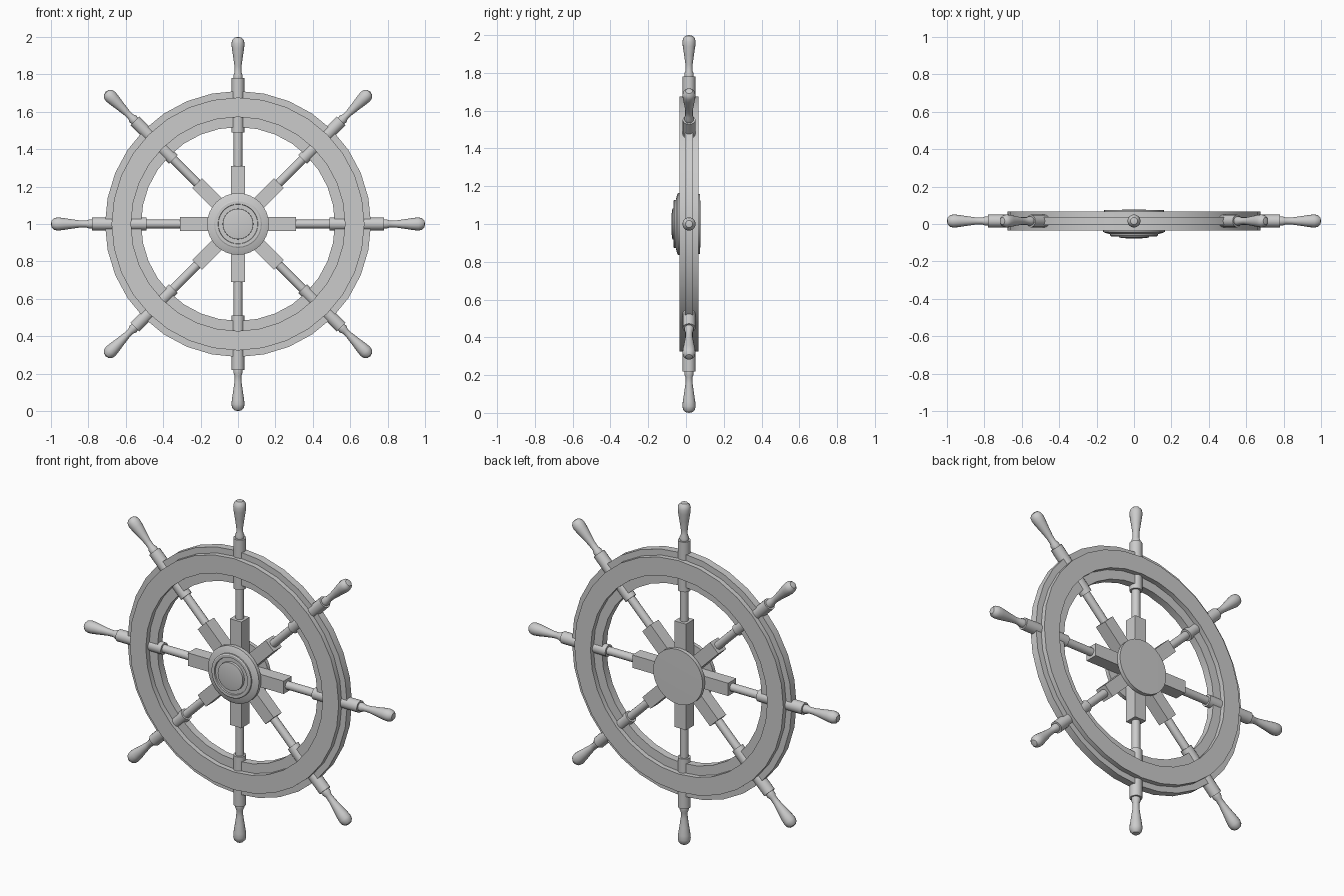
import bpy, bmesh, math
from mathutils import Matrix

if "Cube" in bpy.data.objects:
    bpy.data.objects.remove(bpy.data.objects["Cube"])

YC = 0.016                      # depth of the spoke plane
CENTRE = Matrix.Translation((0, 0, 1))
FACE = CENTRE @ Matrix.Rotation(math.pi / 2, 4, 'X')   # lathe axis points to -y


def finish(bm, name, matrix):
    bmesh.ops.recalc_face_normals(bm, faces=bm.faces)
    bm.transform(matrix)
    mesh = bpy.data.meshes.new(name)
    bm.to_mesh(mesh)
    bm.free()
    ob = bpy.data.objects.new(name, mesh)
    bpy.context.collection.objects.link(ob)
    bpy.ops.object.select_all(action='DESELECT')
    ob.select_set(True)
    bpy.context.view_layer.objects.active = ob
    bpy.ops.object.shade_smooth_by_angle(angle=math.radians(32))
    return ob


def lathe(name, profile, sides, matrix, closed=False):
    """Spin (radius, height) points around local z."""
    bm = bmesh.new()
    vs = [bm.verts.new((r, 0, h)) for r, h in profile]
    pairs = list(zip(vs, vs[1:])) + ([(vs[-1], vs[0])] if closed else [])
    edges = [bm.edges.new(p) for p in pairs]
    bmesh.ops.spin(bm, geom=vs + edges, axis=(0, 0, 1), cent=(0, 0, 0),
                   angle=2 * math.pi, steps=sides, use_duplicate=False)
    bmesh.ops.remove_doubles(bm, verts=bm.verts, dist=1e-5)
    return finish(bm, name, matrix)


def ring(name, r0, r1, y0, y1):
    lathe(name, [(r0, -y0), (r1, -y0), (r1, -y1), (r0, -y1)], 32, FACE, True)


# Rim: thin wide middle ring between two narrower face rings
ring("rim_core", 0.518, 0.711, YC - 0.022, YC + 0.022)
ring("rim_front_plate", 0.572, 0.676, -0.035, YC - 0.022)
ring("rim_back_plate", 0.572, 0.676, YC + 0.022, 0.066)

# Hub: stepped front cap and plain back disc
lathe("hub_front_cap", [
    (0, 0.02), (0.165, 0.02), (0.165, 0.042), (0.152, 0.048), (0.128, 0.054),
    (0.128, 0.062), (0.122, 0.066), (0.107, 0.066), (0.105, 0.058),
    (0.082, 0.058), (0.081, 0.072), (0.055, 0.076), (0, 0.077)], 32, FACE)
lathe("hub_back_disc", [
    (0, -0.052), (0.16, -0.052), (0.16, -0.075), (0, -0.077)], 32, FACE)

# Eight turned spokes with square root blocks
ROD = [(0, 0.05), (0.023, 0.05), (0.023, 0.488), (0.034, 0.488), (0.034, 0.78),
       (0.024, 0.78), (0.025, 0.795), (0.018, 0.812), (0.019, 0.845),
       (0.026, 0.895), (0.033, 0.94), (0.035, 0.965), (0.031, 0.983),
       (0.019, 0.996), (0, 1.0)]
for i in range(8):
    m = (Matrix.Translation((0, YC, 1))
         @ Matrix.Rotation(i * math.pi / 4, 4, 'Y'))
    lathe(f"spoke_{i + 1}", ROD, 16, m)
    bm = bmesh.new()
    bmesh.ops.create_cube(bm, size=1, matrix=Matrix.Translation((0, 0, 0.185))
                          @ Matrix.Diagonal((0.075, 0.075, 0.25, 1)))
    finish(bm, f"spoke_block_{i + 1}", m)
